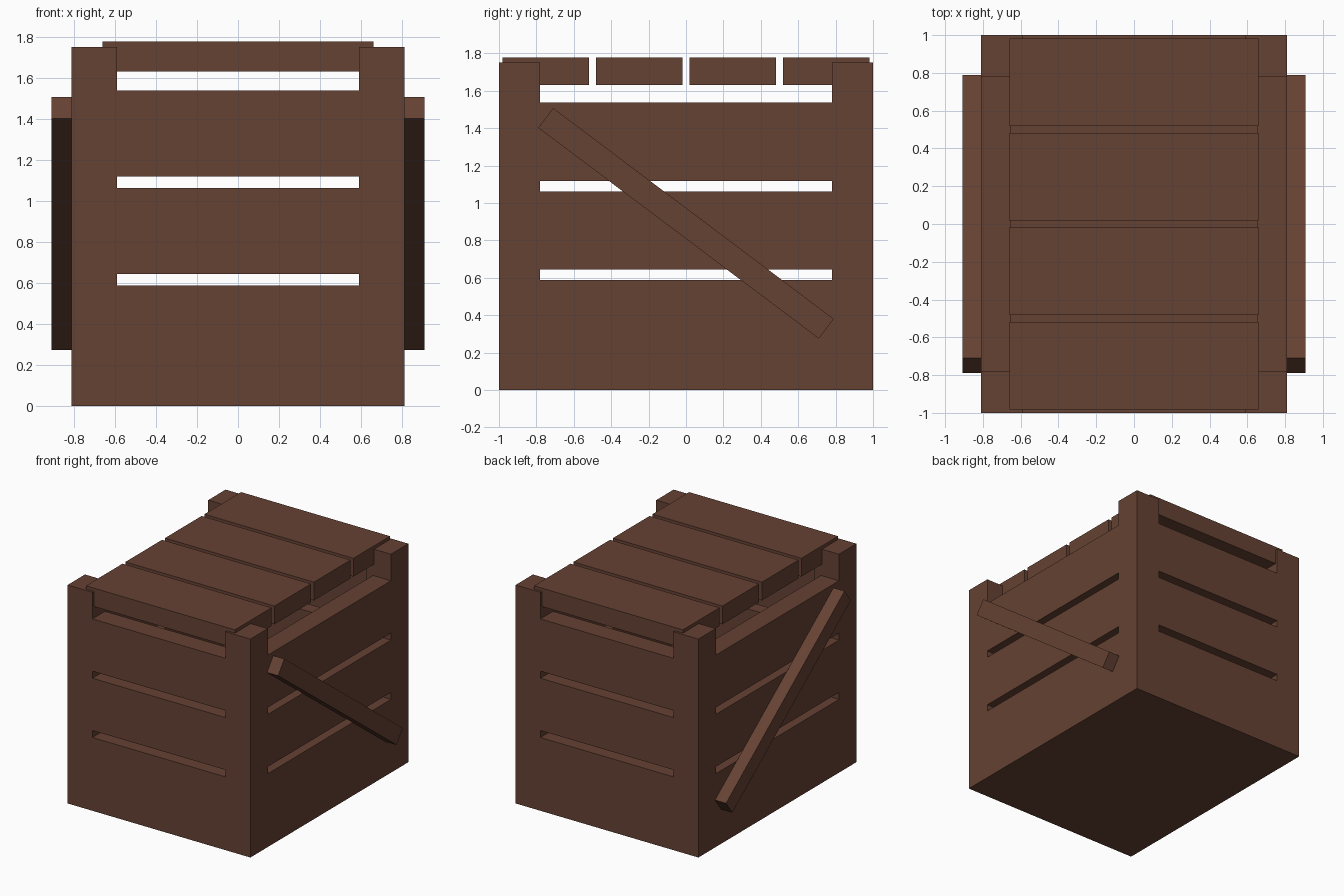
import bpy
import math

cube = bpy.data.objects.get("Cube")
if cube:
    bpy.data.objects.remove(cube, do_unlink=True)

wood = bpy.data.materials.new("brown_wood")
wood.use_nodes = True
color = (0.133, 0.054, 0.033, 1)
wood.diffuse_color = color
wood.node_tree.nodes["Principled BSDF"].inputs["Base Color"].default_value = color


def box(name, x, y, z, tilt=0):
    """Box spanning the given (low, high) ranges, tilted about x."""
    spans = (x, y, z)
    bpy.ops.mesh.primitive_cube_add(size=1, location=[sum(s) / 2 for s in spans])
    ob = bpy.context.object
    ob.name = name
    ob.scale = [s[1] - s[0] for s in spans]
    bpy.ops.object.transform_apply(location=False, rotation=False, scale=True)
    ob.rotation_euler.x = tilt
    ob.data.materials.append(wood)
    return ob


def side_range(side, inner, outer):
    return sorted((side * inner, side * outer))


W, D = 0.81, 1.0          # half width and half depth
PX, PY = 0.59, 0.78       # inner edges of the corner posts
T = 0.16                  # slat thickness
FLOOR = 0.17

# Floor slab
box("floor", (-W, W), (-D, D), (0, FLOOR))

# Corner posts
for sx, x_name in ((1, "left"), (-1, "right")):
    for sy, y_name in ((-1, "front"), (1, "back")):
        box(f"{y_name}_{x_name}_post", side_range(sx, PX, W),
            side_range(sy, PY, D), (FLOOR, 1.75))

# Wall slats, flush with the posts
for i, z in enumerate(((FLOOR, 0.587), (0.643, 1.062), (1.118, 1.537)), 1):
    for s, x_name, y_name in ((1, "left", "back"), (-1, "right", "front")):
        box(f"{y_name}_slat_{i}", (-PX, PX), side_range(s, D - T, D), z)
        box(f"{x_name}_slat_{i}", side_range(s, W - T, W), (-PY, PY), z)

# Lid planks
for i in range(4):
    y = -0.982 + i * 0.5
    box(f"lid_plank_{i + 1}", (-0.66, 0.66), (y, y + 0.464), (1.63, 1.777))

# Diagonal braces on both sides, high at the front
rise, run = -1.127, 1.5
half = math.hypot(rise, run) / 2
for s, name in ((1, "left"), (-1, "right")):
    box(f"{name}_brace", side_range(s, W, 0.908), (-half, half),
        (0.825, 0.957), math.atan2(rise, run))
